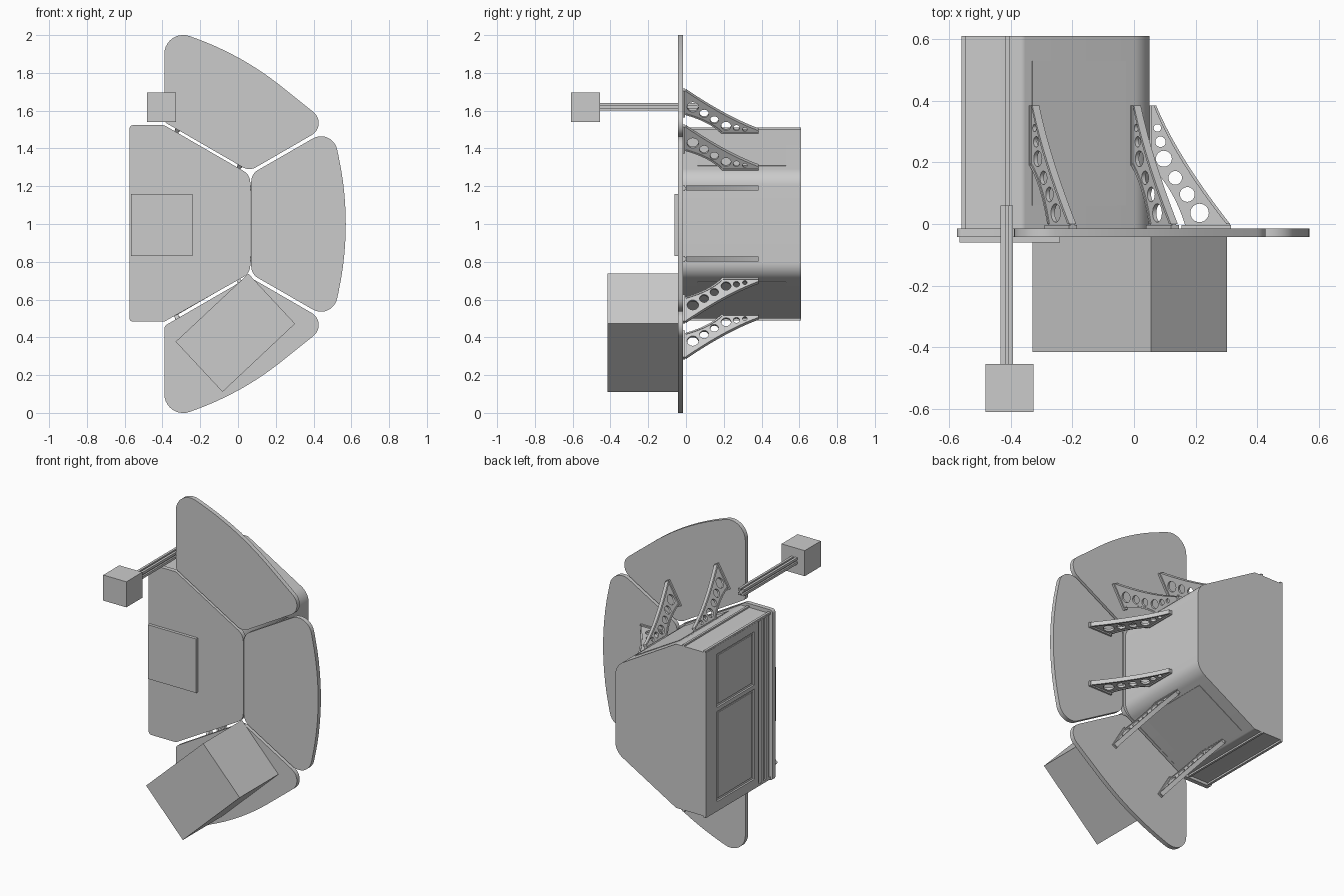
import bpy, bmesh, math
from mathutils import Vector, Matrix

if "Cube" in bpy.data.objects:
    bpy.data.objects.remove(bpy.data.objects["Cube"])


def frame(origin, x_axis, y_axis):
    # placement matrix from two axes
    x, y = Vector(x_axis).normalized(), Vector(y_axis).normalized()
    m = Matrix((x, y, x.cross(y))).transposed().to_4x4()
    m.translation = Vector(origin)
    return m


def solid(name, loops, thickness, matrix):
    # extrude an outline (first loop) with holes (other loops)
    cu = bpy.data.curves.new(name, 'CURVE')
    cu.dimensions, cu.fill_mode, cu.extrude = '2D', 'BOTH', thickness / 2
    for pts in loops:
        sp = cu.splines.new('POLY')
        sp.points.add(len(pts) - 1)
        for p, q in zip(sp.points, pts):
            p.co = (q[0], q[1], 0, 1)
        sp.use_cyclic_u = True
    tmp = bpy.data.objects.new(name + "_outline", cu)
    bpy.context.collection.objects.link(tmp)
    me = bpy.data.meshes.new_from_object(tmp.evaluated_get(bpy.context.evaluated_depsgraph_get()))
    bpy.data.objects.remove(tmp)
    bm = bmesh.new()
    bm.from_mesh(me)
    bmesh.ops.remove_doubles(bm, verts=bm.verts, dist=1e-5)
    bmesh.ops.recalc_face_normals(bm, faces=bm.faces)
    bm.to_mesh(me)
    bm.free()
    ob = bpy.data.objects.new(name, me)
    ob.matrix_world = matrix
    bpy.context.collection.objects.link(ob)
    bpy.context.view_layer.objects.active = ob
    ob.select_set(True)
    bpy.ops.object.shade_smooth_by_angle(angle=math.radians(25))
    ob.select_set(False)
    return ob


def slab(name, pts, y0, y1):
    # xz outline extruded between two y values
    return solid(name, [pts], y1 - y0, frame((0, (y0 + y1) / 2, 0), (1, 0, 0), (0, 0, 1)))


def box(name, x0, x1, y0, y1, z0, z1):
    return slab(name, [(x0, z0), (x1, z0), (x1, z1), (x0, z1)], y0, y1)


def rounded(corners, seg=10):
    # polygon of (x, z, radius) with filleted corners
    out = []
    for i, (x, z, r) in enumerate(corners):
        p = Vector((x, z))
        a = (Vector(corners[i - 1][:2]) - p).normalized()
        b = (Vector(corners[(i + 1) % len(corners)][:2]) - p).normalized()
        half = a.angle(b) / 2
        c = p + (a + b).normalized() * (r / math.sin(half))
        s = p + a * (r / math.tan(half)) - c
        e = p + b * (r / math.tan(half)) - c
        sweep = s.angle(e)
        for k in range(seg + 1):
            t = k / seg
            out.append(c + (s * math.sin((1 - t) * sweep) + e * math.sin(t * sweep)) / math.sin(sweep))
    return out


def bezier(a, b, c, n=14):
    return [tuple((1 - t) ** 2 * a[i] + 2 * t * (1 - t) * b[i] + t * t * c[i] for i in (0, 1))
            for t in (k / n for k in range(n + 1))]


def flip(pts):
    return [(p[0], 2 - p[1]) for p in pts]


def circle(u, v, r, n=24):
    return [(u + r * math.cos(2 * math.pi * k / n), v + r * math.sin(2 * math.pi * k / n)) for k in range(n)]


# front panels
F0, F1 = -0.042, -0.015
slab("centre_panel", rounded([(-.575, .483, .02), (-.39, .483, .03), (.065, .74, .07),
                              (.065, 1.26, .07), (-.39, 1.523, .03), (-.575, 1.523, .02)]), F0, F1)
top = rounded([(-.39, 1.54, .03), (.06, 1.28, .07), (.484, 1.525, .074),
               (.028, 1.89, 1.6), (-.39, 2.044, .1)])
slab("top_panel", top, F0, F1)
slab("bottom_panel", flip(top), F0, F1)
slab("right_panel", rounded([(.07, .735, .07), (.499, .488, .087), (.611, 1, 1.71),
                             (.499, 1.512, .087), (.07, 1.265, .07)]), F0, F1)

# main body behind the centre panel
slab("body", rounded([(-.55, .5, .008), (-.36, .5, .03), (.05, .738, .1),
                      (.05, 1.262, .1), (-.36, 1.5, .03), (-.55, 1.5, .008)]), F1, .61)

# rails along the flat top and bottom of the body
for i, (x0, x1) in enumerate([(-.56, -.545), (-.418, -.405)]):
    box(f"top_rail_{i}", x0, x1, F1, .61, 1.495, 1.51)
    box(f"bottom_rail_{i}", x0, x1, F1, .61, .49, .505)

# frame bars around the two left windows, and upright rails
for i, (y0, y1) in enumerate([(.50, .61), (.10, .14), (.055, .08), (.0, .03)]):
    box(f"left_upright_{i}", -.561, -.545, y0, y1, .5, 1.5)
for i, (z0, z1) in enumerate([(.5, .55), (1.10, 1.125), (1.45, 1.5)]):
    box(f"left_crossbar_{i}", -.561, -.545, .14, .50, z0, z1)
box("lower_window", -.555, -.54, .155, .485, .565, 1.085)
box("upper_window", -.555, -.54, .155, .485, 1.14, 1.435)

# curved lightened brackets joining body and panels
outer = bezier((.022, .385), (.09, .22), (.262, .0))
inner = bezier((.115, .0), (.075, .125), (0, .19))
web = outer + [(.262, -.015), (.115, -.015)] + inner + [(0, .385)]
holes = [circle(*h) for h in [(.163, .036, .03), (.123, .096, .024), (.084, .15, .022),
                              (.047, .212, .026), (.036, .267, .017), (.026, .312, .012)]]
inset = bezier((.014, .385), (.08, .216), (.25, .0))
flange = outer + inset[::-1]
rim = inner + [(.008, .19)] + bezier((.008, .195), (.083, .13), (.123, .0))


def bracket(name, origin, n):
    m = frame(origin, n, (0, 1, 0))
    solid(name + "_web", [web] + holes, .014, m)
    solid(name + "_flange", [flange], .026, m)
    solid(name + "_foot", [[(.105, -.016), (.265, -.016), (.265, -.004), (.105, -.004)]], .03, m)
    solid(name + "_heel", [[(-.004, .19), (.007, .19), (.007, .385), (-.004, .385)]], .026, m)
    solid(name + "_rim", [bezier((.123, 0), (.083, .13), (.006, .197)) + inner[::-1]], .022, m)


for i, z in enumerate((.815, 1.19)):
    bracket(f"right_bracket_{i}", (.05, 0, z), (1, 0, 0))

c30, s30 = math.cos(math.radians(30)), .5
for side, s in (("upper", 1), ("lower", -1)):
    def on_slope(x):
        return (x, 0, 1 + s * (.262 + (.05 - x) * .577))
    for i, x in enumerate((-.33, .0)):
        bracket(f"{side}_bracket_{i}", on_slope(x), (s30, 0, s * c30))
    # thin cover plate on each sloped face
    solid(f"{side}_cover", [[(-.004, .06), (.004, .06), (.004, .53), (-.004, .53)]], .35,
          frame(on_slope(-.18), (s30, 0, s * c30), (0, 1, 0)))

# flat plate on the centre panel
box("front_plate", -.567, -.24, -.06, -.04, .83, 1.16)

# tilted box on the bottom panel
slab("tilted_box", [(-.33, .377), (-.082, .111), (.302, .472), (.055, .737)], -.415, -.04)

# slotted arm with a cube on its end
side = [(.02, -.02), (.02, -.005), (.01, -.005), (.01, .005), (.02, .005)]
prof = []
for k in range(4):
    a = k * math.pi / 2
    prof += [(-.413 + x * math.cos(a) - z * math.sin(a), 1.62 + x * math.sin(a) + z * math.cos(a))
             for x, z in side]
slab("arm", prof, -.46, .06)
box("arm_cube", -.483, -.327, -.61, -.455, 1.54, 1.696)
